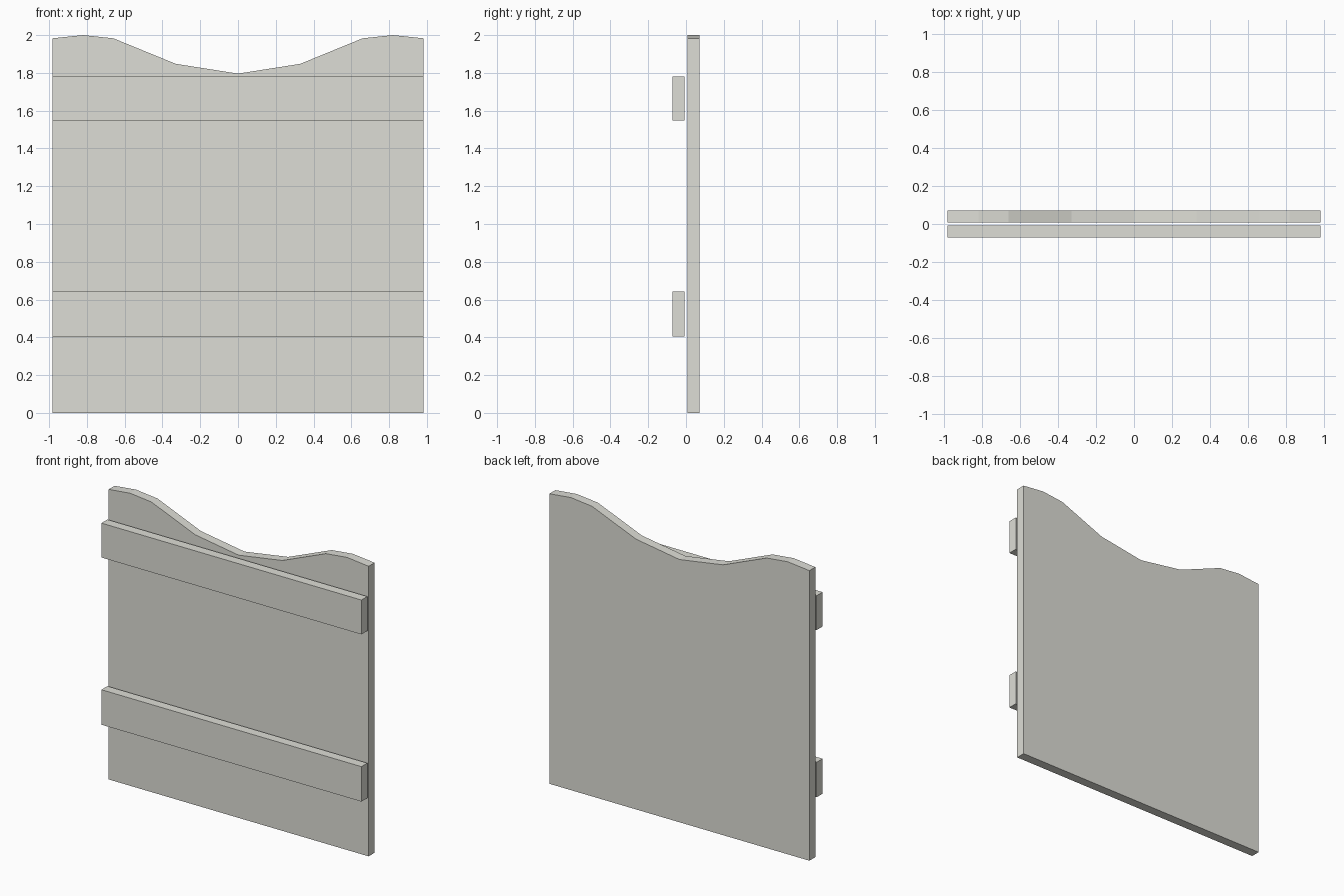
import bpy
import bmesh

if "Cube" in bpy.data.objects:
    bpy.data.objects.remove(bpy.data.objects["Cube"])

# Single flat colour
grey = bpy.data.materials.new("light_warm_grey")
grey.diffuse_color = (0.73, 0.73, 0.675, 1.0)
grey.use_nodes = True
grey.node_tree.nodes["Principled BSDF"].inputs["Base Color"].default_value = grey.diffuse_color

HALF_W = 0.983   # half width of panel and rails
GAP = 0.007      # distance of inner faces from y = 0
THICK = 0.064    # thickness of boards


def extrude_profile(name, points, y0, y1):
    """Solid from an x-z outline (counter-clockwise seen from the front)."""
    bm = bmesh.new()
    front = bm.faces.new([bm.verts.new((x, y0, z)) for x, z in points])
    ext = bmesh.ops.extrude_face_region(bm, geom=[front], use_keep_orig=True)
    moved = [v for v in ext["geom"] if isinstance(v, bmesh.types.BMVert)]
    bmesh.ops.translate(bm, verts=moved, vec=(0, y1 - y0, 0))
    bmesh.ops.recalc_face_normals(bm, faces=bm.faces)
    mesh = bpy.data.meshes.new(name)
    bm.to_mesh(mesh)
    bm.free()
    mesh.materials.append(grey)
    obj = bpy.data.objects.new(name, mesh)
    bpy.context.collection.objects.link(obj)
    return obj


# Panel with a wavy, dipped top edge (half outline mirrored in x)
half_top = [(HALF_W, 1.983), (0.82, 2.0), (0.66, 1.983), (0.33, 1.848)]
top = half_top + [(0, 1.796)] + [(-x, z) for x, z in reversed(half_top)]
extrude_profile("fence_panel", [(-HALF_W, 0), (HALF_W, 0)] + top,
                GAP, GAP + THICK)

# Two horizontal rails in front of the panel
for name, z0, z1 in (("lower_rail", 0.404, 0.643), ("upper_rail", 1.547, 1.782)):
    extrude_profile(name, [(-HALF_W, z0), (HALF_W, z0), (HALF_W, z1), (-HALF_W, z1)],
                    -GAP - THICK, -GAP)
